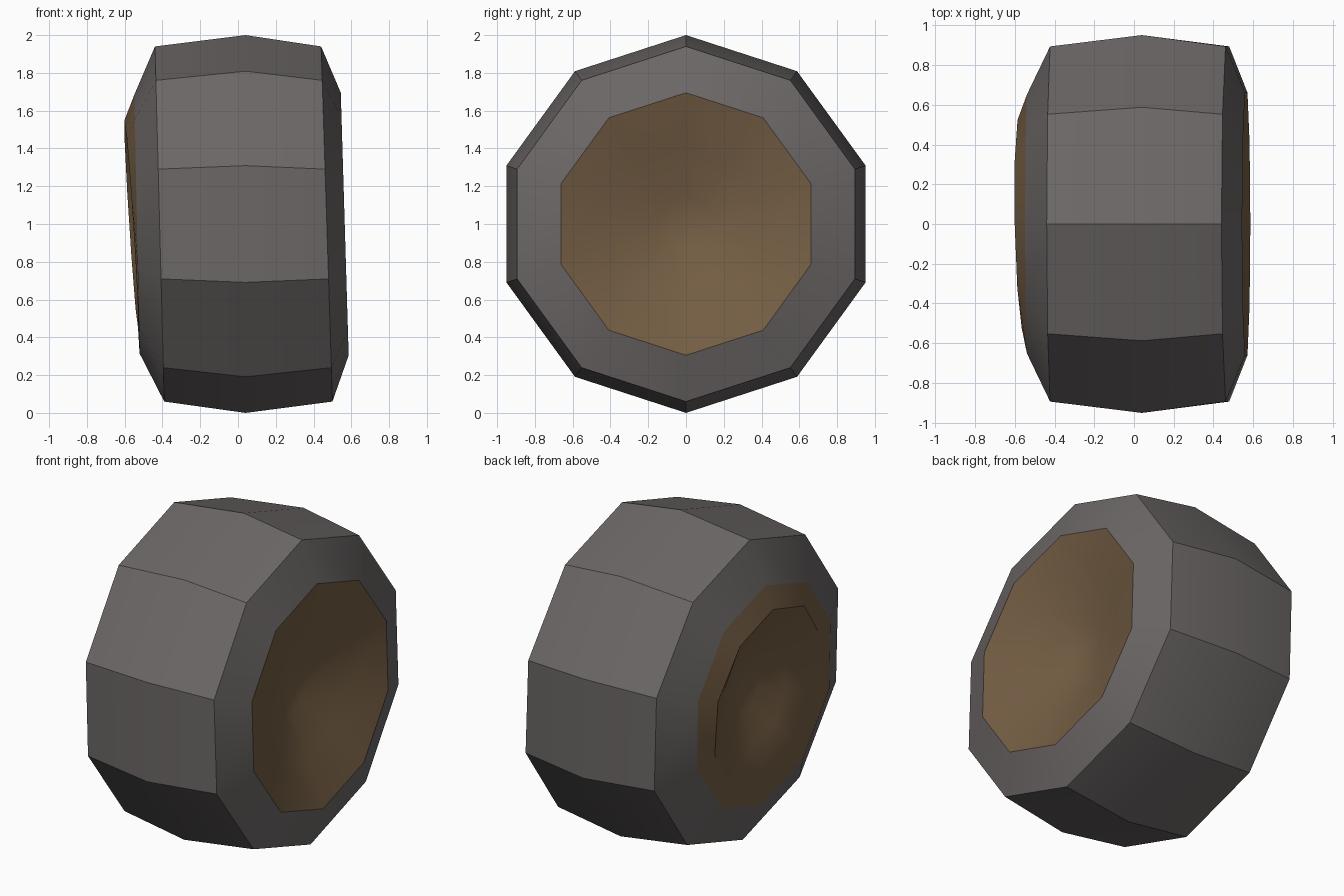
import bpy, bmesh, math

if "Cube" in bpy.data.objects:
    bpy.data.objects.remove(bpy.data.objects["Cube"])

SIDES = 10


def material(name, rgb):
    m = bpy.data.materials.new(name)
    m.diffuse_color = (*rgb, 1)
    m.use_nodes = True
    m.node_tree.nodes["Principled BSDF"].inputs["Base Color"].default_value = m.diffuse_color
    return m


rubber = material("warm grey rubber", (0.152, 0.136, 0.136))
wood = material("brown hub", (0.178, 0.113, 0.058))


def lathe(name, rings, mat):
    """Rings are (x, radius, z lean, y lean); radius 0 closes with one point."""
    bm = bmesh.new()
    loops = []
    for x, r, lean_z, lean_y in rings:
        if r == 0:
            loops.append([bm.verts.new((x, 0, 1))] * SIDES)
            continue
        loop = []
        for i in range(SIDES):
            a = 2 * math.pi * i / SIDES
            y, z = r * math.sin(a), r * math.cos(a)
            loop.append(bm.verts.new((x + lean_z * z + lean_y * y, y, 1 + z)))
        loops.append(loop)
    for a, b in zip(loops, loops[1:]):
        for i in range(SIDES):
            j = (i + 1) % SIDES
            corners = list(dict.fromkeys((a[i], a[j], b[j], b[i])))
            bm.faces.new(corners)
    # faces wind outwards when rings run from left to right
    bm.normal_update()
    mesh = bpy.data.meshes.new(name)
    bm.to_mesh(mesh)
    bm.free()
    mesh.materials.append(mat)
    ob = bpy.data.objects.new(name, mesh)
    bpy.context.collection.objects.link(ob)
    bpy.ops.object.select_all(action='DESELECT')
    ob.select_set(True)
    bpy.context.view_layer.objects.active = ob
    bpy.ops.object.mode_set(mode='EDIT')
    bpy.ops.mesh.select_all(action='SELECT')
    if mat == rubber:
        bpy.ops.mesh.normals_make_consistent(inside=False)
    bpy.ops.object.mode_set(mode='OBJECT')
    # make the hub dishes face away from the wheel's middle
    if mat == wood:
        side = 1 if rings[0][0] > 0 else -1
        if sum(p.normal.x * p.area for p in mesh.polygons) * side < 0:
            mesh.flip_normals()
    bpy.ops.object.shade_smooth_by_angle(angle=math.radians(30))
    return ob


# tyre: crowned tread with bevelled, slightly leaning sidewalls
lathe("tyre", [
    (-0.535, 0.685, -0.02, 0),
    (-0.415, 0.94, -0.026, 0),
    (0.04, 1.0, 0, 0),
    (0.47, 0.94, -0.032, 0),
    (0.565, 0.695, -0.03, 0),
], rubber)

# right hub: shallow concave dish
lathe("right_hub", [
    (0.565, 0.695, -0.03, 0),
    (0.47, 0.42, -0.02, 0),
    (0.37, 0.15, 0, 0),
    (0.35, 0, 0, 0),
], wood)

# left hub: raised tilted lip around a concave dish
lathe("left_hub", [
    (-0.535, 0.685, -0.02, 0),
    (-0.565, 0.55, -0.065, -0.02),
    (-0.47, 0.33, -0.02, 0),
    (-0.40, 0.15, 0, 0),
    (-0.38, 0, 0, 0),
], wood)
